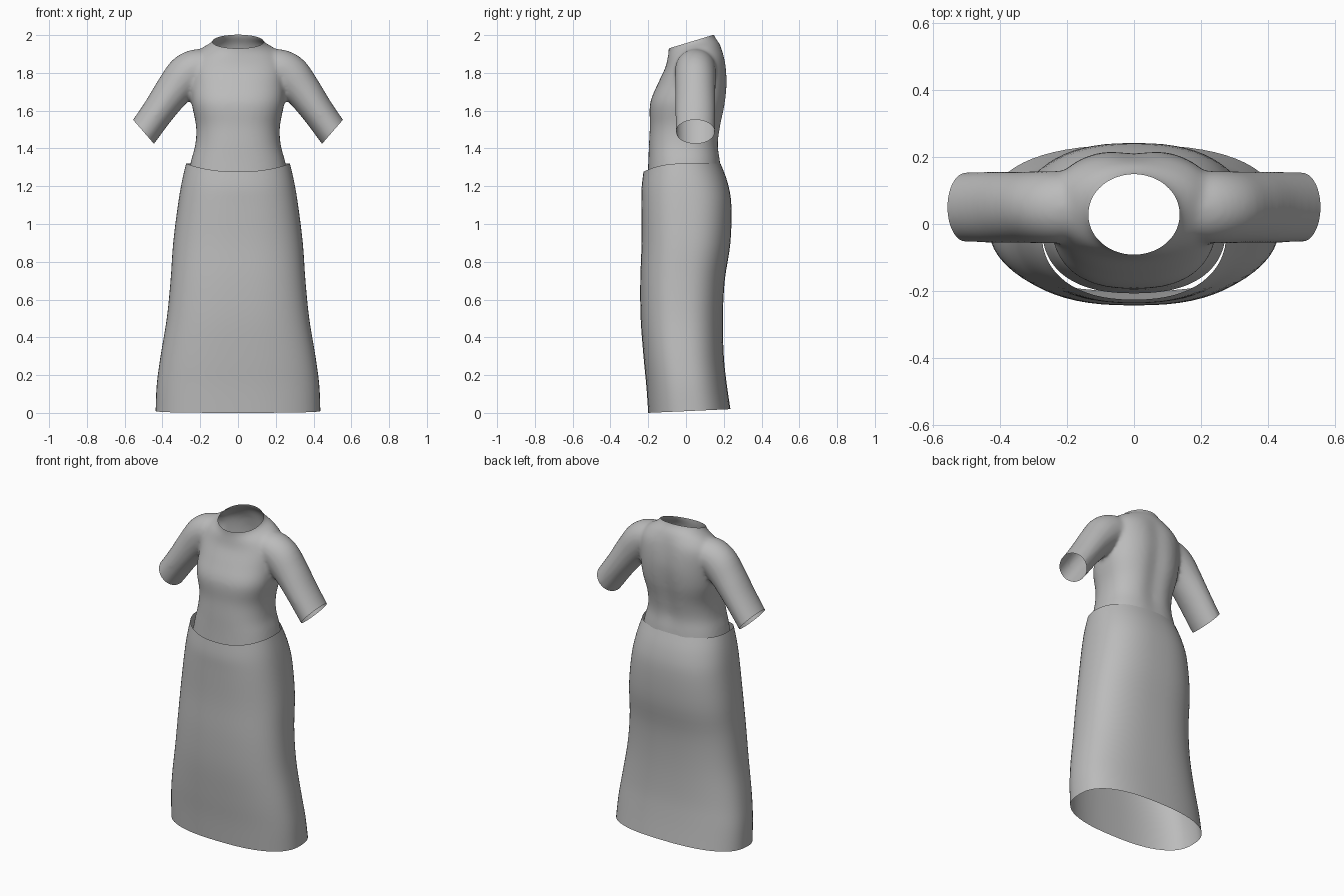
import bpy, bmesh, math
from mathutils import Vector

if "Cube" in bpy.data.objects:
    bpy.data.objects.remove(bpy.data.objects["Cube"])

fabric = bpy.data.materials.new("grey fabric")
fabric.use_nodes = True
GREY = (0.5, 0.5, 0.5, 1)
fabric.diffuse_color = GREY
fabric.node_tree.nodes["Principled BSDF"].inputs["Base Color"].default_value = GREY


def body_ring(z, half, front, back, power=2.5, slope=0, dip=0, groove=0, n=64):
    """Rounded cross-section; slope tilts it, dip lowers the front, groove dents the spine."""
    mid, depth = (front + back) / 2, (back - front) / 2
    pts = []
    for i in range(n):
        a = 2 * math.pi * i / n
        c, s = math.cos(a), math.sin(a)
        x = half * math.copysign(abs(c) ** (2 / power), c)
        y = mid + depth * math.copysign(abs(s) ** (2 / power), s)
        if s > 0:
            y -= groove * math.exp(-(x / 0.06) ** 2)
        pts.append(Vector((x, y, z + slope * (y - mid) - dip * max(0, -s) ** 2)))
    return pts


def loft(bm, rings, capped=False):
    loops = [[bm.verts.new(p) for p in ring] for ring in rings]
    for a, b in zip(loops, loops[1:]):
        for i in range(len(a)):
            j = (i + 1) % len(a)
            bm.faces.new((a[i], a[j], b[j], b[i]))
    if capped:
        bm.faces.new(loops[0][::-1])
        bm.faces.new(loops[-1])


def make_object(name, bm):
    bmesh.ops.recalc_face_normals(bm, faces=bm.faces)
    mesh = bpy.data.meshes.new(name)
    bm.to_mesh(mesh)
    bm.free()
    mesh.materials.append(fabric)
    obj = bpy.data.objects.new(name, mesh)
    bpy.context.collection.objects.link(obj)
    mesh.shade_smooth()
    return obj


def smooth_rows(rows, steps=4):
    """Catmull-Rom interpolation between rows of numbers."""
    out = []
    for i in range(len(rows) - 1):
        p0, p1 = rows[max(i - 1, 0)], rows[i]
        p2, p3 = rows[i + 1], rows[min(i + 2, len(rows) - 1)]
        for k in range(steps):
            t = k / steps
            out.append([b + 0.5 * t * (c - a + t * (2 * a - 5 * b + 4 * c - d + t * (3 * (b - c) + d - a)))
                        for a, b, c, d in zip(p0, p1, p2, p3)])
    return out + [list(rows[-1])]


# Long skirt: height, half width, front, back, squareness, slope, front dip
skirt_rows = [
    (0.01, 0.436, -0.20, 0.235, 2.5, 0.045, 0),
    (0.15, 0.43, -0.21, 0.215, 2.5, 0.03, 0),
    (0.30, 0.41, -0.225, 0.20, 2.5, 0, 0),
    (0.50, 0.377, -0.24, 0.195, 2.5, 0, 0),
    (0.70, 0.357, -0.242, 0.205, 2.5, 0, 0),
    (0.90, 0.343, -0.235, 0.235, 2.5, 0, 0),
    (1.10, 0.318, -0.235, 0.24, 2.5, 0, 0.01),
    (1.22, 0.298, -0.235, 0.22, 2.4, 0, 0.03),
    (1.32, 0.275, -0.225, 0.183, 2.3, 0, 0.043),
]
bm = bmesh.new()
loft(bm, [body_ring(*r) for r in smooth_rows(skirt_rows)])
make_object("skirt", bm)

# Bodice trunk: height, half width, front, back, squareness, slope, dip, groove
trunk_rows = [
    (1.14, 0.285, -0.21, 0.20, 2.4, 0, 0, 0),
    (1.32, 0.252, -0.20, 0.185, 2.4, 0, 0, 0.005),
    (1.42, 0.226, -0.196, 0.176, 2.4, 0, 0, 0.012),
    (1.52, 0.222, -0.191, 0.19, 2.4, 0, 0, 0.015),
    (1.64, 0.245, -0.19, 0.213, 2.5, 0, 0, 0.015),
    (1.75, 0.25, -0.15, 0.222, 2.4, 0.05, 0, 0.012),
    (1.85, 0.25, -0.11, 0.21, 2.3, 0.15, 0, 0.01),
    (1.91, 0.215, -0.098, 0.182, 2.1, 0.25, 0, 0),
    (1.95, 0.15, -0.092, 0.155, 2, 0.3, 0, 0),
    (1.98, 0.13, -0.092, 0.145, 2, 0.3, 0, 0),
    (2.06, 0.125, -0.092, 0.145, 2, 0.3, 0, 0),
]
bm = bmesh.new()
loft(bm, [body_ring(*r) for r in smooth_rows(trunk_rows)], capped=True)

# Short sleeves: x, z, radius across, radius front to back
sleeve_rows = [
    (0.13, 1.84, 0.07, 0.08),
    (0.20, 1.83, 0.10, 0.105),
    (0.27, 1.79, 0.11, 0.108),
    (0.34, 1.71, 0.098, 0.106),
    (0.42, 1.60, 0.086, 0.106),
    (0.50, 1.488, 0.083, 0.104),
    (0.56, 1.41, 0.083, 0.104),
]
path = smooth_rows(sleeve_rows)
for side in (1, -1):
    rings = []
    for i, (x, z, across, deep) in enumerate(path):
        a, b = path[max(i - 1, 0)], path[min(i + 1, len(path) - 1)]
        along = Vector((b[0] - a[0], 0, b[1] - a[1])).normalized()
        out = Vector((-along.z, 0, along.x))
        ring = []
        for k in range(32):
            t = 2 * math.pi * k / 32
            p = Vector((x, 0.05, z)) + out * across * math.cos(t) + Vector((0, deep * math.sin(t), 0))
            ring.append(Vector((p.x * side, p.y, p.z)))
        rings.append(ring)
    loft(bm, rings, capped=True)

# Fuse trunk and sleeves into one soft surface
source = make_object("bodice_source", bm)
remesh = source.modifiers.new("fuse", 'REMESH')
remesh.mode = 'VOXEL'
remesh.voxel_size = 0.011
soften = source.modifiers.new("soften", 'SMOOTH')
soften.factor = 0.5
soften.iterations = 12
fused = bpy.data.meshes.new_from_object(source.evaluated_get(bpy.context.evaluated_depsgraph_get()))
bm = bmesh.new()
bm.from_mesh(fused)
bpy.data.objects.remove(source)

# Cut open the neck, cuffs and waist
cuts = [((0, -0.09, 1.93), (0, -0.29, 0.957)), ((0, 0, 1.2), (0, 0, -1))]
cuts += [((s * 0.5, 0, 1.488), (s * 0.755, 0, -0.656)) for s in (1, -1)]
for point, normal in cuts:
    geom = bm.verts[:] + bm.edges[:] + bm.faces[:]
    if abs(normal[0]) > 0:
        geom = [f for f in bm.faces if f.calc_center_median().x * normal[0] > 0.2
                and f.calc_center_median().z > 1.3]
        geom += list({e for f in geom for e in f.edges}) + list({v for f in geom for v in f.verts})
    bmesh.ops.bisect_plane(bm, geom=geom, plane_co=point, plane_no=normal, clear_outer=True)
make_object("bodice", bm)
